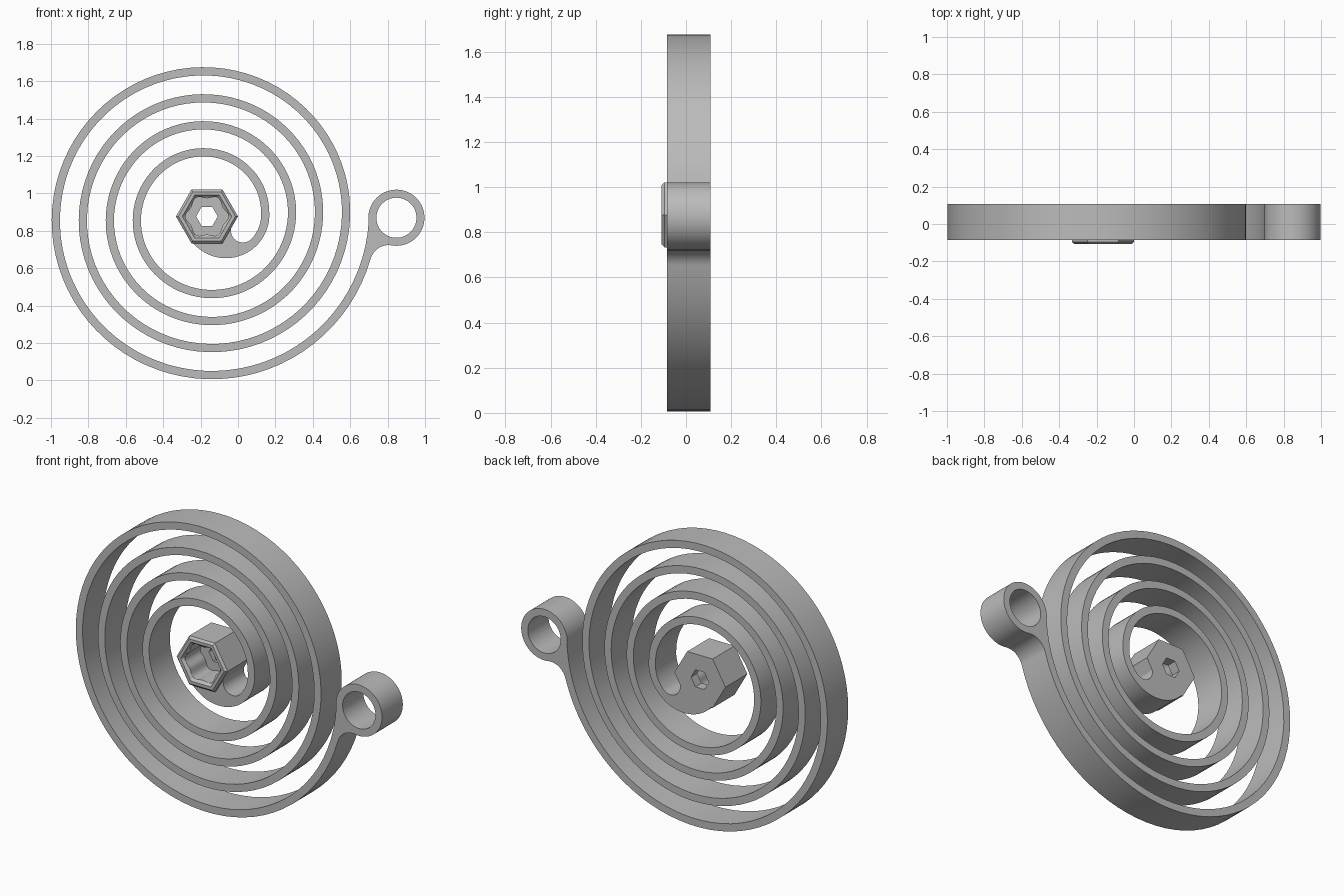
import bpy
import bmesh
from math import cos, sin, pi, atan2, acos, hypot, radians

cube = bpy.data.objects.get("Cube")
if cube:
    bpy.data.objects.remove(cube)

steel = bpy.data.materials.new("plain_grey_steel")
steel.use_nodes = True
GREY = (0.5, 0.5, 0.5, 1)
steel.diffuse_color = GREY
steel.node_tree.nodes["Principled BSDF"].inputs["Base Color"].default_value = GREY

FRONT, BACK, RIM = -0.085, 0.108, -0.108


def polar(c, r, a):
    return (c[0] + r * cos(a), c[1] + r * sin(a))


def arc(c, r, a0, a1, n):
    return [polar(c, r, a0 + (a1 - a0) * i / n) for i in range(n + 1)]


def finish(bm, name):
    bmesh.ops.recalc_face_normals(bm, faces=bm.faces)
    mesh = bpy.data.meshes.new(name)
    bm.to_mesh(mesh)
    bm.free()
    mesh.materials.append(steel)
    ob = bpy.data.objects.new(name, mesh)
    bpy.context.collection.objects.link(ob)
    bpy.ops.object.select_all(action="DESELECT")
    ob.select_set(True)
    bpy.context.view_layer.objects.active = ob
    bpy.ops.object.shade_smooth_by_angle(angle=radians(28))
    return ob


def extrude_outline(name, outline):
    """Flat outline in the xz plane, given the full spring width."""
    bm = bmesh.new()
    f = [bm.verts.new((x, FRONT, z)) for x, z in outline]
    b = [bm.verts.new((x, BACK, z)) for x, z in outline]
    bm.faces.new(f)
    bm.faces.new(b[::-1])
    for i in range(len(f)):
        bm.faces.new((f[i - 1], f[i], b[i], b[i - 1]))
    return finish(bm, name)


def loft_ring(name, centre, sections, n):
    """Closed loft through (radius function, y) sections around the y axis."""
    bm = bmesh.new()
    loops = []
    for radius, y in sections:
        ring = []
        for i in range(n):
            a = 2 * pi * i / n
            x, z = polar(centre, radius(a), a)
            ring.append(bm.verts.new((x, y, z)))
        loops.append(ring)
    for k in range(len(loops)):
        p, q = loops[k - 1], loops[k]
        for i in range(n):
            bm.faces.new((p[i - 1], p[i], q[i], q[i - 1]))
    return finish(bm, name)


def circle(r):
    return lambda a: r


def hexagon(r):
    return lambda a: r * cos(pi / 6) / cos(a % (pi / 3) - pi / 6)


def lobed(r, depth):
    return lambda a: r + depth * cos(6 * a)


# Main dimensions
SPIRAL = (-0.162, 0.877)
HUB = (-0.166, 0.877)
EYE = (0.847, 0.87)
EYE_R, HOLE_R = 0.15, 0.107
BAND = 0.044
HUB_R = 0.166
FILLET = 0.1
START, END = 0.09, 8 * pi


def outer_r(a):
    return 0.328 + 0.1445 * a / (2 * pi)


# Fillet tangent to the coil's outside and to the eye
dx, dz = EYE[0] - SPIRAL[0], EYE[1] - SPIRAL[1]
dist, tilt = hypot(dx, dz), atan2(dz, dx)
theta = END - 0.25
for _ in range(4):
    R = outer_r(theta) + FILLET
    theta = END + tilt - acos((dist**2 + R**2 - (EYE_R + FILLET)**2) / (2 * dist * R))
fillet_c = polar(SPIRAL, outer_r(theta) + FILLET, theta)
to_eye = atan2(EYE[1] - fillet_c[1], EYE[0] - fillet_c[0])

# Inner hook that joins the coil to the hub
HOOK_R, SLOT_R = 0.232, 0.064
hook_c = polar(SPIRAL, outer_r(START) - HOOK_R, START)
slot_a = radians(-43)
slot_c = polar(hook_c, HOOK_R - BAND - SLOT_R, slot_a)


def spiral(a0, a1, inset, n):
    steps = [a0 + (a1 - a0) * i / n for i in range(n + 1)]
    return [polar(SPIRAL, outer_r(a) - inset, a) for a in steps]


outline = arc(hook_c, HOOK_R, radians(-139), START, 40)[:-1]
outline += spiral(START, theta, 0, 320)
outline += arc(fillet_c, FILLET, theta - END + pi, to_eye, 16)[1:]
outline += arc(EYE, EYE_R, to_eye + pi, pi, 16)[1:]
outline += spiral(END - 0.03, START, BAND, 320)
outline += arc(hook_c, HOOK_R - BAND, START, slot_a, 12)[1:]
outline += arc(slot_c, SLOT_R, slot_a, radians(-210), 24)[1:]
outline.append(polar(HUB, HUB_R - 0.002, -pi / 3))
extrude_outline("spiral_spring_band", outline)

# Outer mounting eye
loft_ring("mounting_eye", EYE, [
    (circle(EYE_R), FRONT), (circle(EYE_R), BACK),
    (circle(HOLE_R), BACK), (circle(HOLE_R), FRONT)], 72)

# Hexagonal hub: bevelled rim, lobed socket and small through hole
loft_ring("hex_hub", HUB, [
    (hexagon(0.058), BACK), (hexagon(HUB_R), BACK),
    (hexagon(HUB_R), RIM + 0.012), (hexagon(HUB_R - 0.014), RIM),
    (hexagon(0.132), RIM), (hexagon(0.122), RIM + 0.012),
    (lobed(0.106, 0.009), RIM + 0.016), (lobed(0.106, 0.009), 0.05),
    (hexagon(0.058), 0.05)], 72)
